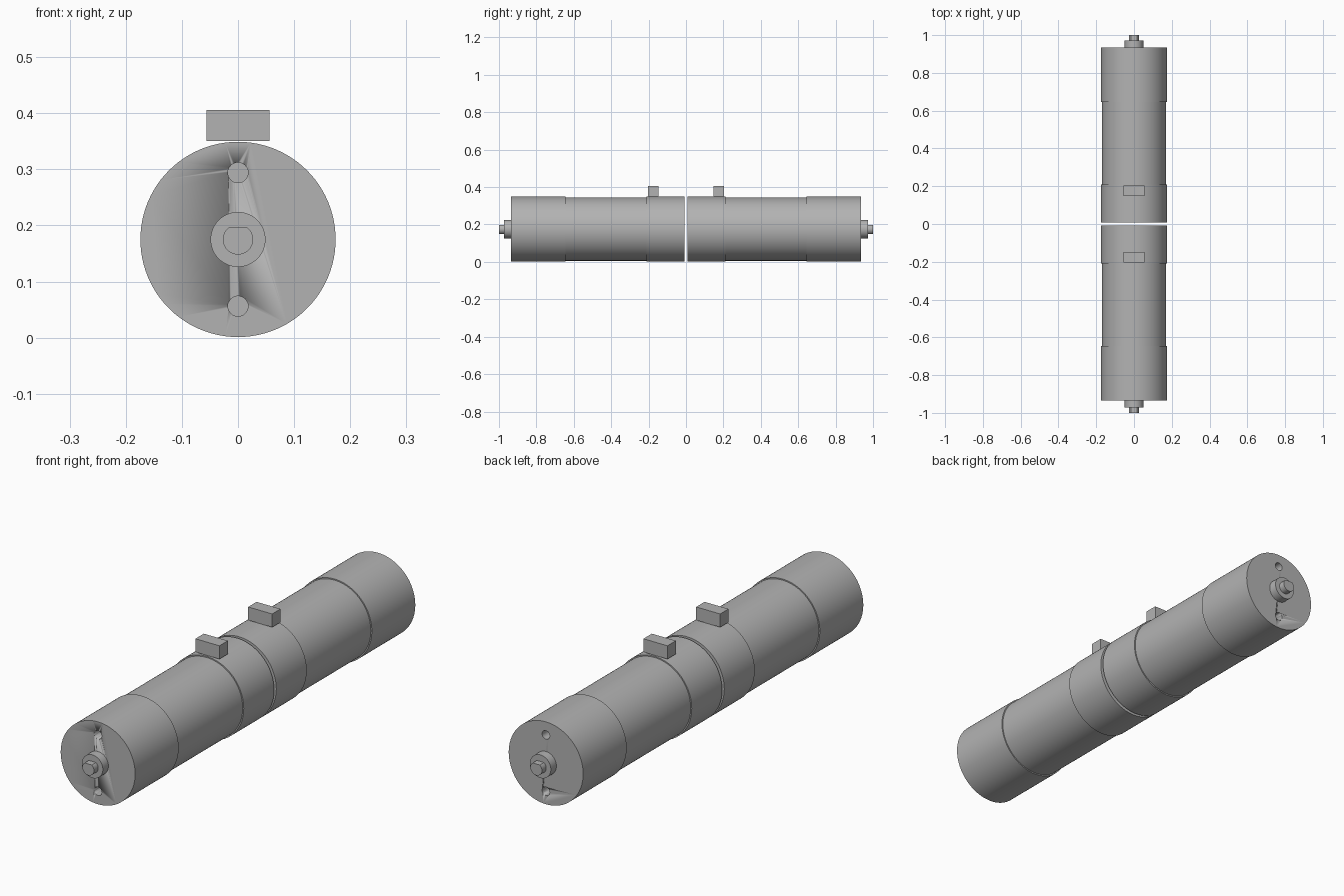
import bpy, bmesh, math
from mathutils import Matrix, Vector

if "Cube" in bpy.data.objects:
    bpy.data.objects.remove(bpy.data.objects["Cube"])

AXIS_Z = 0.175
SIDES = 96

metal = bpy.data.materials.new("grey metal")
metal.use_nodes = True
GREY = (0.45, 0.45, 0.45, 1)
metal.diffuse_color = GREY
metal.node_tree.nodes["Principled BSDF"].inputs["Base Color"].default_value = GREY


def finish(bm, name, smooth=True):
    bmesh.ops.recalc_face_normals(bm, faces=bm.faces)
    mesh = bpy.data.meshes.new(name)
    bm.to_mesh(mesh)
    bm.free()
    mesh.materials.append(metal)
    obj = bpy.data.objects.new(name, mesh)
    bpy.context.collection.objects.link(obj)
    if smooth:
        bpy.ops.object.select_all(action="DESELECT")
        obj.select_set(True)
        bpy.context.view_layer.objects.active = obj
        bpy.ops.object.shade_smooth_by_angle(angle=math.radians(30))
    return obj


def cylinder(name, radius, y0, y1, z=AXIS_Z, sides=SIDES, flat=None):
    """Closed cylinder along y, optionally cut flat above a height."""
    bm = bmesh.new()
    place = Matrix.Translation((0, (y0 + y1) / 2, z)) @ Matrix.Rotation(math.pi / 2, 4, "X")
    bmesh.ops.create_cone(bm, cap_ends=True, segments=sides, radius1=radius,
                          radius2=radius, depth=abs(y1 - y0), matrix=place)
    if flat:
        cut = bmesh.ops.bisect_plane(bm, geom=bm.verts[:] + bm.edges[:] + bm.faces[:],
                                     plane_co=(0, 0, flat), plane_no=(0, 0, 1), clear_outer=True)
        rim = [e for e in cut["geom_cut"] if isinstance(e, bmesh.types.BMEdge)]
        bmesh.ops.holes_fill(bm, edges=[e for e in bm.edges if e.is_boundary] or rim)
    return finish(bm, name)


def block(name, center, size):
    bm = bmesh.new()
    bmesh.ops.create_cube(bm, size=1, matrix=Matrix.Translation(center) @ Matrix.Diagonal((*size, 1)))
    return finish(bm, name, smooth=False)


# Two identical motors, back to back
for side, end in (("front", -1), ("back", 1)):
    gearbox = cylinder(side + "_gearbox", 0.174, end * 0.645, end * 0.935)
    cylinder(side + "_motor_can", 0.169, end * 0.2, end * 0.66)
    cylinder(side + "_end_cap", 0.174, end * 0.007, end * 0.21)
    cylinder(side + "_shaft_collar", 0.049, end * 0.93, end * 0.972, sides=48)
    cylinder(side + "_output_shaft", 0.027, end * 0.965, end, sides=48, flat=AXIS_Z + 0.021)
    block(side + "_terminal_block", (0, end * 0.176, 0.378), (0.112, 0.056, 0.056))

    # Screw holes in the gearbox face
    for label, offset in (("upper", 0.119), ("lower", -0.119)):
        cutter = cylinder(f"{side}_{label}_hole_cutter", 0.018, end * 0.89, end * 0.95,
                          AXIS_Z + offset, 32)
        cutter.hide_render = True
        cutter.hide_set(True)
        cutter.display_type = "WIRE"
        hole = gearbox.modifiers.new(label + " screw hole", "BOOLEAN")
        hole.operation = "DIFFERENCE"
        hole.solver = "EXACT"
        hole.object = cutter
